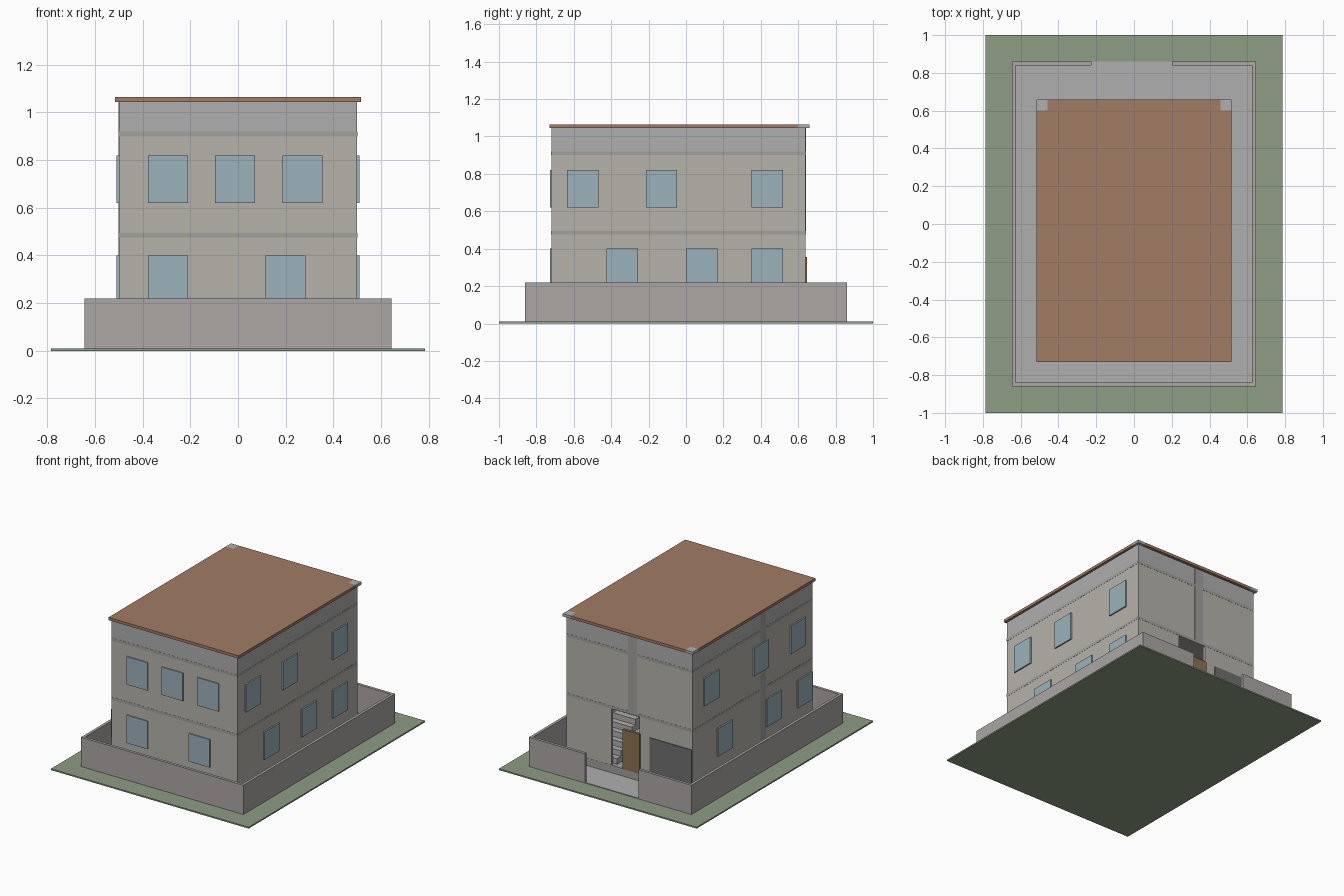
import bpy, bmesh

if "Cube" in bpy.data.objects:
    bpy.data.objects.remove(bpy.data.objects["Cube"])


def mat(name, r, g, b):
    m = bpy.data.materials.new(name)
    m.diffuse_color = (r, g, b, 1)
    m.use_nodes = True
    m.node_tree.nodes["Principled BSDF"].inputs["Base Color"].default_value = m.diffuse_color
    return m


GREEN = mat("grass", 0.27, 0.34, 0.23)
BRICK = mat("terracotta", 0.36, 0.20, 0.13)
WALL = mat("plaster", 0.47, 0.45, 0.41)
GREY = mat("concrete", 0.43, 0.43, 0.43)
FENCE = mat("fence_stone", 0.41, 0.385, 0.375)
SLAB = mat("slab_concrete", 0.36, 0.355, 0.34)
GLASS = mat("glass", 0.33, 0.44, 0.50)
WOOD = mat("wood", 0.26, 0.17, 0.08)
DARK = mat("garage_metal", 0.16, 0.16, 0.16)


def boxes(name, parts, material):
    """One object made of boxes given as (x0, x1, y0, y1, z0, z1)."""
    bm = bmesh.new()
    for x0, x1, y0, y1, z0, z1 in parts:
        vs = bmesh.ops.create_cube(bm, size=1)["verts"]
        for v in vs:
            v.co.x = x1 if v.co.x > 0 else x0
            v.co.y = y1 if v.co.y > 0 else y0
            v.co.z = z1 if v.co.z > 0 else z0
    me = bpy.data.meshes.new(name)
    bm.to_mesh(me)
    bm.free()
    me.materials.append(material)
    ob = bpy.data.objects.new(name, me)
    bpy.context.collection.objects.link(ob)
    return ob


# Lawn and paved courtyard
boxes("lawn", [(-0.785, 0.785, -1, 1, 0, 0.01)], GREEN)
boxes("courtyard_floor", [(-0.625, 0.625, -0.84, 0.86, 0.01, 0.015)], GREY)

# Perimeter wall with a gateway at the back
F, G, T = 0.645, 0.86, 0.02
boxes("perimeter_wall", [
    (-F, F, -G, -G + T, 0.01, 0.22),
    (-F, -F + T, -G + T, G - T, 0.01, 0.22),
    (F - T, F, -G + T, G - T, 0.01, 0.22),
    (-F, -0.225, G - T, G, 0.01, 0.22),
    (0.20, F, G - T, G, 0.01, 0.22)], FENCE)

# House walls, storey by storey, with the entrance opening in the lower back wall
X, Y0, Y1, W = 0.5, -0.72, 0.64, 0.02


def ring(z0, z1, opening=None):
    parts = [(-X, X, Y0, Y0 + W, z0, z1),
             (-X, -X + W, Y0 + W, Y1 - W, z0, z1),
             (X - W, X, Y0 + W, Y1 - W, z0, z1)]
    a, b = opening or (0, 0)
    return parts + [(-X, a, Y1 - W, Y1, z0, z1), (b, X, Y1 - W, Y1, z0, z1)]


boxes("lower_walls", ring(0.07, 0.475, (-0.08, 0.145)), WALL)
boxes("upper_walls", ring(0.495, 0.90), WALL)
boxes("parapet_walls", ring(0.92, 1.045), GREY)
boxes("foundation", [(-X, X, Y0, Y1, 0.01, 0.05)], SLAB)
e = 0.001
boxes("floor_slabs", [(-X - e, X + e, Y0 - e, Y1 + e, z, z + 0.02)
                      for z in (0.05, 0.475, 0.90)], SLAB)

# Columns, almost flush with the back and side walls
boxes("columns", [(-0.06, 0.01, 0.58, Y1 + e, 0.495, 1.045),
                  (-X - e, -0.44, -0.19, -0.13, 0.07, 1.045)], SLAB)

# Flat roof with grey column caps at the back corners
boxes("roof", [(-0.517, 0.517, -0.73, 0.60, 1.045, 1.065),
               (-0.457, 0.457, 0.60, 0.66, 1.045, 1.065)], BRICK)
boxes("roof_corner_caps", [(-0.517, -0.457, 0.60, 0.66, 1.045, 1.065),
                           (0.457, 0.517, 0.60, 0.66, 1.045, 1.065)], GREY)

# Windows: start positions along each wall for upper and lower storeys
D, WW = 0.01, 0.168
LOW, HIGH = (0.20, 0.40), (0.62, 0.82)
front = [(x, x + WW, Y0 - 0.008, Y0 + D, *z)
         for z, xs in ((HIGH, (-0.377, -0.097, 0.186)), (LOW, (-0.377, 0.116)))
         for x in xs]
right = [(X - D, X + D, y, y + WW, *z)
         for z, ys in ((HIGH, (-0.635, -0.215, 0.35)), (LOW, (-0.425, 0, 0.35)))
         for y in ys]
left = [(-X - D, -X + D, y, y + WW, *z)
        for z, ys in ((HIGH, (-0.635, -0.215, 0.35)), (LOW, (-0.71, -0.36, 0.195)))
        for y in ys]
for name, parts in (("front", front), ("right", right), ("left", left)):
    boxes(name + "_windows", parts, GLASS)

# Entrance door and garage door
boxes("entrance_door", [(-0.085, 0.05, 0.63, 0.648, 0.07, 0.355)], WOOD)
boxes("garage_door", [(-0.495, -0.163, 0.63, 0.646, 0.07, 0.35)], DARK)

# Staircase behind the entrance, climbing towards the front
N, RISE, RUN = 10, 0.0405, 0.042
boxes("staircase", [(0.12, 0.30, 0.61 - (i + 1) * RUN, 0.61 - i * RUN,
                     0.07 + max(0, i - 1) * RISE, 0.07 + (i + 1) * RISE)
                    for i in range(N)], GREY)
